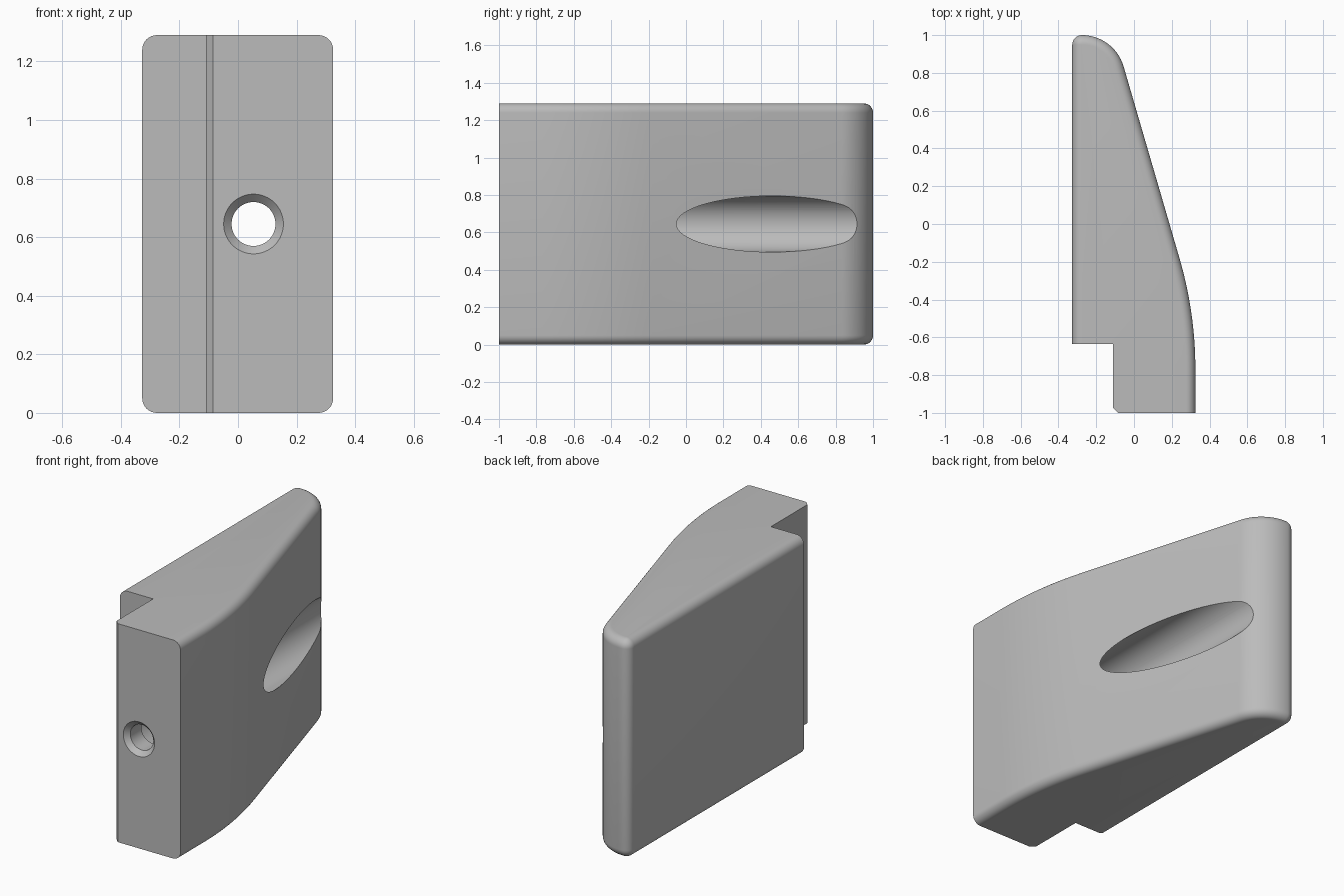
import bpy, bmesh, math
from mathutils import Vector

cube = bpy.data.objects.get("Cube")
if cube:
    bpy.data.objects.remove(cube, do_unlink=True)

HEIGHT, ROUND, STEPS = 1.29, 0.05, 8

grey = bpy.data.materials.new("plain grey")
grey.use_nodes = True
colour = (0.5, 0.5, 0.5, 1)
grey.diffuse_color = colour
grey.node_tree.nodes["Principled BSDF"].inputs["Base Color"].default_value = colour


def make_object(name, bm):
    bmesh.ops.recalc_face_normals(bm, faces=bm.faces)
    mesh = bpy.data.meshes.new(name)
    bm.to_mesh(mesh)
    bm.free()
    mesh.materials.append(grey)
    obj = bpy.data.objects.new(name, mesh)
    bpy.context.collection.objects.link(obj)
    return obj


def arc(cx, cy, radius, start, end, count):
    """Points on an arc, each with its outward normal."""
    points = []
    for i in range(count + 1):
        a = math.radians(start + (end - start) * i / count)
        n = Vector((math.cos(a), math.sin(a)))
        points.append((Vector((cx, cy)) + n * radius, n))
    return points


# Plan outline: points with the direction in which the top and bottom edges round over
left, none = Vector((-1, 0)), Vector((0, 0))
outline = [(Vector((-0.327, -0.635)), left)]
outline += arc(-0.276, 0.949, 0.051, 180, 90, 8)
outline += arc(-0.276, 0.77, 0.23, 90, 16.3, 16)[1:]
outline += arc(-1.775, -0.77, 2.1, 16.3, 0, 14)
outline += [(Vector((0.325, -1)), Vector((1, 0)))]
outline += [(Vector(p), none) for p in
            ((-0.085, -1), (-0.11, -0.975), (-0.11, -0.635))]

# Body: stacked outlines, drawn in at the top and bottom
levels = []
for i in range(STEPS + 1):
    a = math.pi / 2 * i / STEPS
    levels.append((ROUND * (1 - math.sin(a)), ROUND * (1 - math.cos(a))))
levels = [(inset, z) for inset, z in
          [(ROUND * (1 - math.sin(math.pi / 2 * i / STEPS)),
            ROUND * (1 - math.cos(math.pi / 2 * i / STEPS))) for i in range(STEPS + 1)]]
levels += [(inset, HEIGHT - z) for inset, z in reversed(levels)]

bm = bmesh.new()
rings = [[bm.verts.new((*(p - n * inset), z)) for p, n in outline] for inset, z in levels]
for low, high in zip(rings, rings[1:]):
    for i in range(len(low)):
        j = (i + 1) % len(low)
        bm.faces.new((low[i], low[j], high[j], high[i]))
bm.faces.new(rings[0])
bm.faces.new(rings[-1])
body = make_object("wedge_body", bm)

# Screw channel cutter: countersink, narrow hole, wide bore breaking through the slope
SIDES = 64
bm = bmesh.new()
rings = []
for radius, y in ((0.112, -1.01), (0.075, -0.973), (0.075, -0.87), (0.15, -0.87), (0.15, 1.1)):
    rings.append([bm.verts.new((0.053 + radius * math.cos(math.tau * i / SIDES), y,
                                HEIGHT / 2 + radius * math.sin(math.tau * i / SIDES)))
                  for i in range(SIDES)])
for a, b in zip(rings, rings[1:]):
    for i in range(SIDES):
        j = (i + 1) % SIDES
        bm.faces.new((a[i], a[j], b[j], b[i]))
bm.faces.new(rings[0])
bm.faces.new(rings[-1])
cutter = make_object("channel_cutter", bm)
cutter.hide_render = True

cut = body.modifiers.new("channel", 'BOOLEAN')
cut.operation, cut.solver, cut.object = 'DIFFERENCE', 'EXACT', cutter
bpy.ops.object.select_all(action='DESELECT')
bpy.context.view_layer.objects.active = body
body.select_set(True)
bpy.ops.object.modifier_apply(modifier=cut.name)
bpy.data.objects.remove(cutter, do_unlink=True)
bpy.ops.object.shade_smooth_by_angle(angle=math.radians(25))
